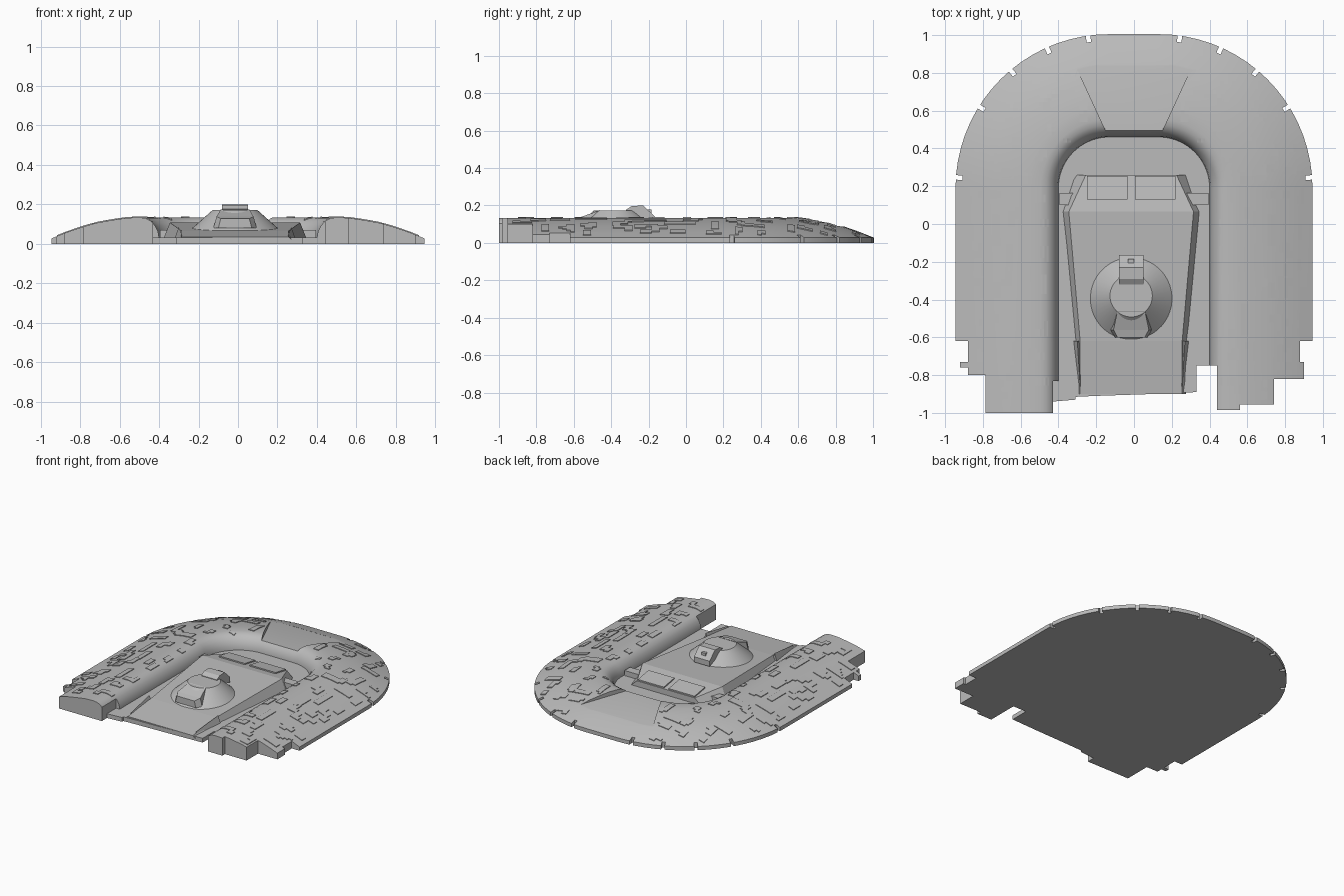
import bpy, bmesh, math, random
from mathutils import Vector, Matrix

cube = bpy.data.objects.get("Cube")
if cube:
    bpy.data.objects.remove(cube)

grey = bpy.data.materials.new("stone_grey")
grey.use_nodes = True
grey.diffuse_color = (0.5, 0.5, 0.5, 1)
grey.node_tree.nodes["Principled BSDF"].inputs["Base Color"].default_value = (0.5, 0.5, 0.5, 1)

# Berm cross-section: distance from the U-shaped spine, height
PROFILE = [(0.27, 0.03), (0.275, 0.062), (0.29, 0.092), (0.31, 0.115), (0.335, 0.129),
           (0.365, 0.134), (0.43, 0.132), (0.5, 0.122), (0.58, 0.108), (0.66, 0.086),
           (0.74, 0.058), (0.815, 0.028)]
CX, CY = 0.13, 0.19


def berm_radius(x, y):
    return math.hypot(max(abs(x) - CX, 0), max(y - CY, 0))


def berm_height(x, y):
    r = berm_radius(x, y)
    for (r0, z0), (r1, z1) in zip(PROFILE, PROFILE[1:]):
        if r <= r1:
            return z0 + (z1 - z0) * max(0, r - r0) / (r1 - r0)
    return PROFILE[-1][1]


def finish(name, bm, smooth=False):
    bmesh.ops.recalc_face_normals(bm, faces=bm.faces)
    mesh = bpy.data.meshes.new(name)
    bm.to_mesh(mesh)
    bm.free()
    mesh.materials.append(grey)
    obj = bpy.data.objects.new(name, mesh)
    bpy.context.collection.objects.link(obj)
    if smooth:
        shade(obj)
    return obj


def activate(obj):
    bpy.ops.object.select_all(action="DESELECT")
    obj.select_set(True)
    bpy.context.view_layer.objects.active = obj


def shade(obj):
    activate(obj)
    bpy.ops.object.shade_smooth_by_angle(angle=math.radians(30))


def loft(name, rings, smooth=False):
    """Join equal-length rings of points into a closed solid."""
    bm = bmesh.new()
    rows = [[bm.verts.new(p) for p in ring] for ring in rings]
    n = len(rows[0])
    for a, b in zip(rows, rows[1:]):
        for i in range(n):
            j = (i + 1) % n
            bm.faces.new((a[i], a[j], b[j], b[i]))
    bm.faces.new(rows[0])
    bm.faces.new(rows[-1])
    return finish(name, bm, smooth)


def slab(name, outline, z0, z1):
    return loft(name, [[(x, y, z) for x, y in outline] for z in (z0, z1)])


def box(name, x0, x1, y0, y1, z0, z1):
    return slab(name, [(x0, y0), (x1, y0), (x1, y1), (x0, y1)], z0, z1)


def cut(target, cutter):
    mod = target.modifiers.new("cut", "BOOLEAN")
    mod.object, mod.operation, mod.solver = cutter, "DIFFERENCE", "EXACT"
    activate(target)
    bpy.ops.object.modifier_apply(modifier="cut")
    bpy.data.objects.remove(cutter)


# Horseshoe berm swept around the spine
stations = [(CX, -1.0, 0.0)]
stations += [(CX, CY, math.radians(a)) for a in range(0, 91, 5)]
stations += [(-CX, CY, math.radians(a)) for a in range(90, 181, 5)]
stations += [(-CX, -1.0, math.pi)]
rings = []
for x, y, a in stations:
    ring = [(x + r * math.cos(a), y + r * math.sin(a), z) for r, z in PROFILE]
    r0, r1 = PROFILE[0][0], PROFILE[-1][0]
    ring += [(x + r * math.cos(a), y + r * math.sin(a), 0) for r in (r1, r0)]
    rings.append(ring)
berm = loft("berm", rings)

# Stepped front corners and the exit slot at the back
for x0, x1, y in [(-0.96, -0.92, -0.62), (-0.93, -0.88, -0.76), (-0.9, -0.785, -0.8),
                  (-0.43, -0.3, -0.83), (0.3, 0.44, -0.75), (0.43, 0.57, -0.985),
                  (0.56, 0.75, -0.955), (0.74, 0.91, -0.82), (0.9, 0.96, -0.62)]:
    cut(berm, box("cutter", x0, x1, -1.1, y, -0.1, 0.3))
for side in (-1, 1):
    a, b = sorted((side * 0.88, side * 0.97))
    cut(berm, box("cutter", a, b, -0.73, -0.62, -0.1, 0.3))
exit_rings = [[(-w, y, z), (w, y, z), (w, y, 0.3), (-w, y, 0.3)]
              for w, y, z in [(0.125, 0.44, 0.112), (0.31, 0.84, 0.088)]]
cut(berm, loft("cutter", exit_rings))

# Small nicks around the rim
for degrees in (4, 32, 50, 66, 82):
    for side in (-1, 1):
        a = math.radians(degrees)
        bm = bmesh.new()
        place = (Matrix.Translation((side * (CX + 0.81 * math.cos(a)), CY + 0.81 * math.sin(a), 0.03))
                 @ Matrix.Rotation(a if side > 0 else math.pi - a, 4, "Z")
                 @ Matrix.Diagonal((0.06, 0.024, 0.2, 1)))
        bmesh.ops.create_cube(bm, size=1, matrix=place)
        cut(berm, finish("cutter", bm))
shade(berm)

# Pit floor
arc = [(side * (CX + 0.275 * math.cos(math.radians(a))), CY + 0.275 * math.sin(math.radians(a)))
       for side, angles in ((1, range(0, 91, 10)), (-1, range(90, -1, -10))) for a in angles]
slab("pit_floor", [(0.405, -0.75), *arc, (-0.405, -0.83), (-0.43, -0.83), (-0.43, -0.94),
                   (-0.31, -0.93), (-0.31, -0.915), (-0.2, -0.91), (0.1, -0.9),
                   (0.33, -0.89), (0.33, -0.75)], 0, 0.032)

# Blocky camouflage patches raised from the berm, mirrored left to right
random.seed(7)
CELL = 0.021


def allowed(x, y):
    front = -0.93 if x < 0.73 else -0.78 if x < 0.87 else -0.6
    in_slot = y > 0.4 and x < min(0.33, 0.15 + max(0, y - 0.46) * 0.5)
    return 0.31 < berm_radius(x, y) < 0.79 and y > front and not in_slot


def patch_cells():
    cells = set()
    i = j = 0
    for _ in range(random.randint(3, 5)):
        dx, dy = random.choice([(1, 0), (0, 1), (-1, 0), (0, -1)])
        for _ in range(random.randint(1, 3)):
            cells |= {(i, j), (i + abs(dy), j + abs(dx))}
            i, j = i + dx, j + dy
    return cells


centres = []
for _ in range(6000):
    x, y = random.uniform(0.12, 0.88), random.uniform(-0.95, 0.98)
    if (len(centres) < 62 and allowed(x, y) and berm_radius(x, y) < 0.74
            and all(math.hypot(x - u, y - v) > 0.118 for u, v in centres)):
        centres.append((x, y))
for side, name in ((1, "camouflage_left"), (-1, "camouflage_right")):
    bm = bmesh.new()
    random.seed(3)
    for cx, cy in centres:
        corners = {}

        def corner(i, j):
            if (i, j) not in corners:
                x, y = cx + i * CELL, cy + j * CELL
                corners[i, j] = bm.verts.new((side * x, y, berm_height(x, y) + 0.005))
            return corners[i, j]

        for i, j in sorted(patch_cells()):
            if allowed(cx + i * CELL, cy + j * CELL) and allowed(cx + (i + 1) * CELL, cy + (j + 1) * CELL):
                bm.faces.new([corner(i + u, j + v) for u, v in ((0, 0), (1, 0), (1, 1), (0, 1))])
    faces = bm.faces[:]
    down = bmesh.ops.extrude_face_region(bm, geom=faces, use_keep_orig=True)["geom"]
    for v in (g for g in down if isinstance(g, bmesh.types.BMVert)):
        v.co.z -= 0.012
    finish(name, bm)

# Vehicle hull: stations of y, lower half width, upper half width, deck height
HX = -0.015
HULL = [(-0.9, 0.29, 0.27, 0.036), (-0.62, 0.3, 0.27, 0.066),
        (0.065, 0.365, 0.33, 0.108), (0.26, 0.3, 0.24, 0.074)]
loft("hull", [[(HX - b, y, 0.02), (HX + b, y, 0.02), (HX + t, y, z), (HX - t, y, z)]
              for y, b, t, z in HULL])
for side, name in ((-1, "right"), (1, "left")):
    # Raised ridges beside the nose and stowage at the rear corners
    loft(name + "_nose_ridge", [[(HX + side * (x - w), y, 0.03), (HX + side * (x + w), y, 0.03),
                                 (HX + side * x, y, z)]
                                for x, w, y, z in [(0.27, 0.006, -0.86, 0.05), (0.285, 0.02, -0.62, 0.085)]])
    a, b = sorted((HX + side * 0.28, side * 0.395))
    box(name + "_rear_stowage", a, b, 0.1, 0.165, 0.03, 0.07)
    # Rear hatches lying on the sloped plate
    x0, x1 = sorted((HX + side * 0.02, HX + side * 0.235))
    loft(name + "_rear_hatch", [[(x0, y, z), (x1, y, z), (x1, y, z + 0.016), (x0, y, z + 0.016)]
                                for y, z in [(0.13, 0.09), (0.255, 0.068)]])

# Turret cone with sight block and gun mantlet
bm = bmesh.new()
bmesh.ops.create_cone(bm, cap_ends=True, segments=48, radius1=0.23, radius2=0.112, depth=0.105,
                      matrix=Matrix.Translation((HX, -0.38, 0.1205)))
finish("turret", bm, True)


def side_profile(name, x0, x1, points):
    loft(name, [[(x, y, z) for y, z in points] for x in (x0, x1)])


side_profile("sight_block", -0.08, 0.05, [(-0.32, 0.16), (-0.32, 0.177), (-0.29, 0.197), (-0.23, 0.2),
                                         (-0.165, 0.14), (-0.165, 0.1)])
box("sight_lens", -0.033, 0.0, -0.22, -0.185, 0.15, 0.178)
loft("gun_mantlet", [[(HX - w, y, 0.08), (HX + w, y, 0.08), (HX + w * 0.85, y, z), (HX - w * 0.85, y, z)]
                     for w, y, z in [(0.085, -0.6, 0.128), (0.11, -0.56, 0.139), (0.085, -0.46, 0.175)]])
